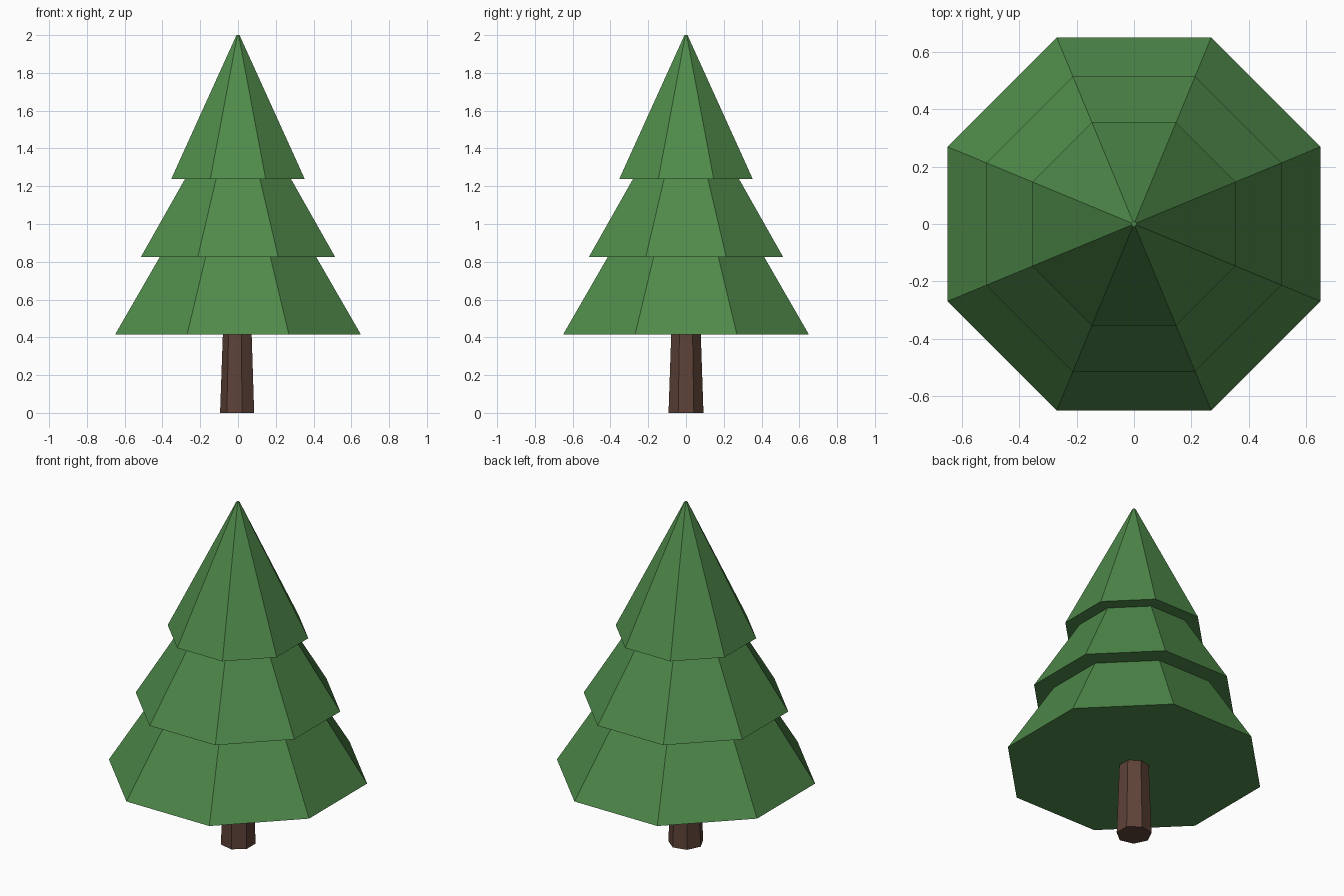
import bpy
import bmesh
from math import pi, cos, sin

cube = bpy.data.objects.get("Cube")
if cube:
    bpy.data.objects.remove(cube, do_unlink=True)


def make_material(name, rgb):
    mat = bpy.data.materials.new(name)
    mat.use_nodes = True
    mat.diffuse_color = (*rgb, 1)
    mat.node_tree.nodes["Principled BSDF"].inputs["Base Color"].default_value = (*rgb, 1)
    return mat


def frustum(name, sides, turn, bottom, top, mat):
    """Closed flat-sided frustum; bottom and top are (corner radius, height)."""
    bm = bmesh.new()
    rings = []
    for radius, z in (bottom, top):
        angles = [turn + 2 * pi * i / sides for i in range(sides)]
        rings.append([bm.verts.new((radius * cos(a), radius * sin(a), z)) for a in angles])
    low, high = rings
    for i in range(sides):
        j = (i + 1) % sides
        bm.faces.new((low[i], low[j], high[j], high[i]))
    bm.faces.new(low[::-1])
    bm.faces.new(high)
    mesh = bpy.data.meshes.new(name)
    bm.to_mesh(mesh)
    bm.free()
    mesh.materials.append(mat)
    obj = bpy.data.objects.new(name, mesh)
    bpy.context.collection.objects.link(obj)
    return obj


needle_green = make_material("needle_green", (0.078, 0.254, 0.069))
bark_brown = make_material("bark_brown", (0.109, 0.054, 0.038))

# Tapered seven-sided trunk, with one corner facing the right side
frustum("trunk", 7, pi, (0.095, 0), (0.079, 0.45), bark_brown)

# Three octagonal foliage tiers, flat side to the front; each runs up into the next
# name, bottom half-width, bottom height, top half-width, top height
tiers = [
    ("lower_foliage", 0.65, 0.416, 0.386, 0.874),
    ("middle_foliage", 0.515, 0.824, 0.253, 1.287),
    ("upper_foliage", 0.354, 1.237, 0.008, 2.0),
]
to_corner = 1 / cos(pi / 8)
for name, low_w, low_z, high_w, high_z in tiers:
    frustum(name, 8, pi / 8, (low_w * to_corner, low_z), (high_w * to_corner, high_z), needle_green)
